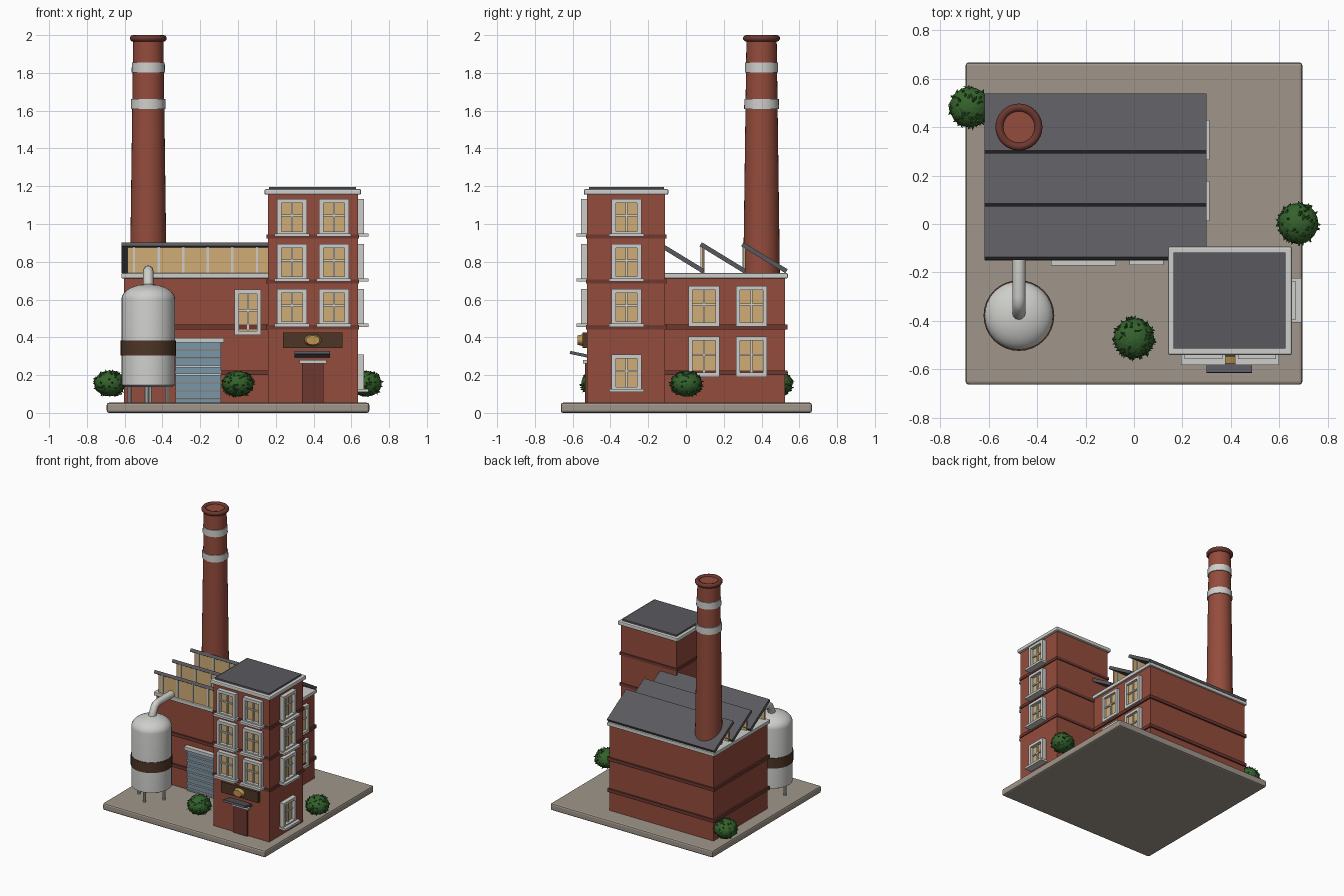
import bpy, bmesh, math, random
from mathutils import Vector, Matrix

if "Cube" in bpy.data.objects:
    bpy.data.objects.remove(bpy.data.objects["Cube"])

random.seed(4)


def srgb(r, g, b):
    return tuple((c / 255 / 12.92) if c < 10 else ((c / 255 + 0.055) / 1.055) ** 2.4 for c in (r, g, b)) + (1,)


def material(name, *rgb):
    m = bpy.data.materials.new(name)
    m.diffuse_color = srgb(*rgb)
    m.use_nodes = True
    m.node_tree.nodes["Principled BSDF"].inputs["Base Color"].default_value = m.diffuse_color
    return m


BRICK = material("brick red", 148, 76, 60)
DARK = material("dark brick", 108, 56, 48)
TRIM = material("light grey", 206, 206, 203)
ROOF = material("slate grey", 90, 90, 95)
STONE = material("paving stone", 160, 150, 138)
GLASS = material("warm glass", 208, 174, 118)
BLUE = material("shutter blue", 122, 150, 168)
BROWN = material("dark brown", 78, 54, 38)
GREEN = material("leaf green", 52, 98, 44)
GOLD = material("old gold", 190, 150, 80)


def finish(name, bm, mats, smooth=None, bevel=0):
    bmesh.ops.recalc_face_normals(bm, faces=bm.faces[:])
    me = bpy.data.meshes.new(name)
    bm.to_mesh(me)
    bm.free()
    for m in mats:
        me.materials.append(m)
    ob = bpy.data.objects.new(name, me)
    bpy.context.scene.collection.objects.link(ob)
    if smooth:
        me.polygons.foreach_set("use_smooth", [True] * len(me.polygons))
        me.set_sharp_from_angle(angle=math.radians(smooth))
    if bevel:
        mod = ob.modifiers.new("edge", "BEVEL")
        mod.width, mod.segments = bevel, 2
    return ob


def add_box(bm, lo, hi, mat=0, place=None):
    lo, hi = Vector(lo), Vector(hi)
    mtx = Matrix.Translation((lo + hi) / 2) @ Matrix.Diagonal((*(hi - lo), 1))
    if place:
        mtx = place @ mtx
    geo = bmesh.ops.create_cube(bm, size=1, matrix=mtx)
    for f in {f for v in geo["verts"] for f in v.link_faces}:
        f.material_index = mat


def box(name, lo, hi, mat, bevel=0):
    bm = bmesh.new()
    add_box(bm, lo, hi)
    return finish(name, bm, [mat], bevel=bevel)


def lathe(name, profile, centre, mat, sides=32, smooth=35):
    """Revolve (radius, height) points about a vertical axis."""
    bm = bmesh.new()
    rings = []
    for r, z in profile:
        rings.append([bm.verts.new((centre[0] + r * math.cos(2 * math.pi * i / sides),
                                    centre[1] + r * math.sin(2 * math.pi * i / sides), z))
                      for i in range(sides)])
    for a, b in zip(rings, rings[1:]):
        for i in range(sides):
            j = (i + 1) % sides
            bm.faces.new((a[i], a[j], b[j], b[i]))
    bm.faces.new(rings[0])
    bm.faces.new(rings[-1])
    return finish(name, bm, [mat], smooth)


# Wall frames: local x runs along the wall, local -y points outward
def front_wall(u, z, y):
    return Matrix.Translation((u, y, z))


def right_wall(u, z, x):
    return Matrix.Translation((x, u, z)) @ Matrix.Rotation(math.pi / 2, 4, "Z")


def window(name, place, w, h, depth, sill):
    bm = bmesh.new()
    a, b, t = w / 2, h / 2, 0.022
    add_box(bm, (-a + t, -0.008, -b + t), (a - t, 0.01, b - t), 1, place)
    for s in (-1, 1):
        add_box(bm, (s * a - (t if s > 0 else 0), -depth, -b), (s * a + (t if s < 0 else 0), 0.005, b), 0, place)
        add_box(bm, (-a + t, -depth, s * b - (t if s > 0 else 0)), (a - t, 0.005, s * b + (t if s < 0 else 0)), 0, place)
    add_box(bm, (-0.005, -0.018, -b + t), (0.005, 0.005, b - t), 0, place)
    add_box(bm, (-a + t, -0.017, 0.005), (a - t, 0.005, 0.015), 0, place)
    if sill:
        add_box(bm, (-a - 0.013, -0.058, -b - 0.005), (a + 0.013, 0.005, -b + 0.012), 0, place)
    return finish(name, bm, [TRIM, GLASS])


# Ground slab
box("base_slab", (-0.695, -0.663, 0), (0.695, 0.667, 0.054), STONE, 0.012)

# Main hall
HX0, HX1, HY0, HY1 = -0.603, 0.285, -0.135, 0.525
box("hall_walls", (HX0, HY0, 0.05), (HX1, HY1, 0.72), BRICK)
box("hall_cornice", (HX0 - 0.014, HY0 - 0.016, 0.712), (HX1 + 0.014, HY1 + 0.014, 0.74), TRIM, 0.005)
for z in (0.2, 0.442):
    e = 0.012
    box("hall_band", (HX0 - e, HY0 - e, z), (HX1 + e, HY1 + e, z + 0.025), DARK)

# Sawtooth roof: upright glazing with bars, and slabs falling to the back
for y in (-0.13, 0.09, 0.31):
    bm = bmesh.new()
    add_box(bm, (-0.585, y - 0.006, 0.735), (0.268, y + 0.006, 0.885), 1)
    for k in range(-3, 4):
        x = -0.16 + k * 0.13
        add_box(bm, (x - 0.006, y - 0.012, 0.735), (x + 0.006, y + 0.008, 0.882))
    finish("skylight_glazing", bm, [TRIM, GLASS])
    bm = bmesh.new()
    p, q = Vector((0, y - 0.012, 0.893)), Vector((0, y + 0.222, 0.75))
    ang = math.atan2(q.z - p.z, q.y - p.y)
    half = (q - p).length / 2
    place = Matrix.Translation((p + q) / 2) @ Matrix.Rotation(ang, 4, "X")
    add_box(bm, (-0.617, -half, -0.012), (0.3, half, 0.012), 0, place)
    finish("sawtooth_roof", bm, [ROOF])

# Corner tower
TX0, TX1, TY0, TY1 = 0.158, 0.634, -0.523, -0.11
box("tower_walls", (TX0, TY0, 0.05), (TX1, TY1, 1.16), BRICK)
box("tower_cornice", (0.14, -0.541, 1.155), (0.652, -0.093, 1.185), TRIM, 0.008)
box("tower_roof", (0.164, -0.514, 1.18), (0.626, -0.117, 1.197), ROOF)
for z in (0.442, 0.685, 0.922):
    e = 0.007
    box("tower_band", (TX0 - e, TY0 - e, z), (TX1 + e, TY1 + e, z + 0.022), DARK)

# Windows
for z in (0.558, 0.797, 1.036):
    for x in (0.286, 0.508):
        window("tower_front_window", front_wall(x, z, TY0), 0.157, 0.195, 0.034, True)
for z in (0.212, 0.558, 0.797, 1.036):
    window("tower_side_window", right_wall(-0.315, z, TX1), 0.157, 0.195, 0.034, True)
for z in (0.298, 0.564):
    for y in (0.095, 0.347):
        window("hall_side_window", right_wall(y, z, HX1), 0.166, 0.215, 0.027, False)
window("hall_front_window", front_wall(0.052, 0.532, HY0), 0.14, 0.24, 0.035, False)

# Roller shutter
bm = bmesh.new()
add_box(bm, (-0.33, HY0 - 0.018, 0.054), (-0.09, HY0, 0.375), 0)
for k in range(8):
    z = 0.072 + k * 0.0435
    add_box(bm, (-0.33, HY0 - 0.026, z - 0.005), (-0.09, HY0, z + 0.005), 1)
finish("roller_shutter", bm, [BLUE, TRIM])
box("shutter_lintel", (-0.343, HY0 - 0.037, 0.372), (-0.075, HY0, 0.397), TRIM)

# Entrance
box("entrance_door", (0.338, TY0 - 0.013, 0.054), (0.453, TY0, 0.262), DARK)
box("door_lintel", (0.325, TY0 - 0.022, 0.262), (0.468, TY0, 0.28), TRIM)
bm = bmesh.new()
add_box(bm, (-0.094, -0.05, -0.008), (0.094, 0.05, 0.008), 0,
        Matrix.Translation((0.394, -0.565, 0.31)) @ Matrix.Rotation(math.radians(-12), 4, "X"))
finish("door_canopy", bm, [ROOF])
box("sign_board", (0.238, TY0 - 0.024, 0.343), (0.554, TY0, 0.426), BROWN)
bm = bmesh.new()
bmesh.ops.create_cone(bm, cap_ends=True, segments=24, radius1=0.046, radius2=0.036, depth=0.03,
                      matrix=Matrix.Translation((0.396, TY0 - 0.037, 0.385))
                      @ Matrix.Diagonal((1, 1, 0.68, 1)) @ Matrix.Rotation(math.pi / 2, 4, "X"))
finish("sign_medallion", bm, [GOLD], 30)

# Chimney
C = (-0.475, 0.4)
lathe("chimney_stack", [(0.106, 0.06), (0.08, 1.985)], C, BRICK)
lathe("chimney_rim", [(0.08, 1.965), (0.09, 1.968), (0.097, 1.978), (0.097, 1.988), (0.09, 1.998),
                      (0.08, 2.0), (0.066, 1.994), (0.064, 1.983)], C, DARK, smooth=60)
lathe("chimney_mouth", [(0.066, 1.97), (0.066, 1.988)], C, BRICK)
for z, r in ((1.61, 0.092), (1.803, 0.088)):
    lathe("chimney_ring", [(r, z), (r - 0.001, z + 0.052)], C, TRIM)

# Storage tank
S = (-0.475, -0.378)
dome = [(0.142 * math.cos(t), 0.602 + 0.08 * math.sin(t)) for t in (math.pi * k / 16 for k in range(8))]
lathe("tank_body", [(0.125, 0.138), (0.142, 0.148)] + dome + [(0.008, 0.682)], S, TRIM, smooth=50)
lathe("tank_band", [(0.146, 0.303), (0.146, 0.383)], S, BROWN)
for k in range(4):
    a = k * math.pi / 2 + 0.1
    lathe("tank_leg", [(0.011, 0.05), (0.011, 0.15)],
          (S[0] + 0.1 * math.cos(a), S[1] + 0.1 * math.sin(a)), TRIM, 10)

# Tank pipe, swept along a bent path
cu = bpy.data.curves.new("tank_pipe", "CURVE")
cu.dimensions, cu.bevel_depth, cu.bevel_resolution, cu.use_fill_caps = "3D", 0.027, 4, True
path = [(-0.375, 0.65), (-0.365, 0.69), (-0.342, 0.735), (-0.325, 0.75), (-0.3, 0.754), (-0.13, 0.754)]
sp = cu.splines.new("POLY")
sp.points.add(len(path) - 1)
for pt, (y, z) in zip(sp.points, path):
    pt.co = (S[0], y, z, 1)
sp.use_smooth = True
cu.materials.append(TRIM)
bpy.context.scene.collection.objects.link(bpy.data.objects.new("tank_pipe", cu))

# Bushes: squashed ball with small leaf spikes
for centre in ((-0.678, 0.482, 0.156), (0.0, -0.472, 0.154), (0.678, 0.003, 0.154)):
    bm = bmesh.new()
    squash = Matrix.Translation(centre) @ Matrix.Diagonal((1, 1, 0.82, 1))
    bmesh.ops.create_icosphere(bm, subdivisions=3, radius=0.083, matrix=squash)
    for k in range(110):
        z = random.uniform(-0.95, 0.95)
        a = random.uniform(0, 2 * math.pi)
        d = Vector((math.sqrt(1 - z * z) * math.cos(a), math.sqrt(1 - z * z) * math.sin(a), z))
        lean = (d + Vector([random.uniform(-0.8, 0.8) for _ in range(3)])).normalized()
        bmesh.ops.create_cone(bm, segments=4, cap_ends=True, radius1=0.012, radius2=0, depth=0.03,
                              matrix=squash @ Matrix.Translation(d * 0.082) @ lean.to_track_quat("Z", "Y").to_matrix().to_4x4())
    finish("bush", bm, [GREEN])
